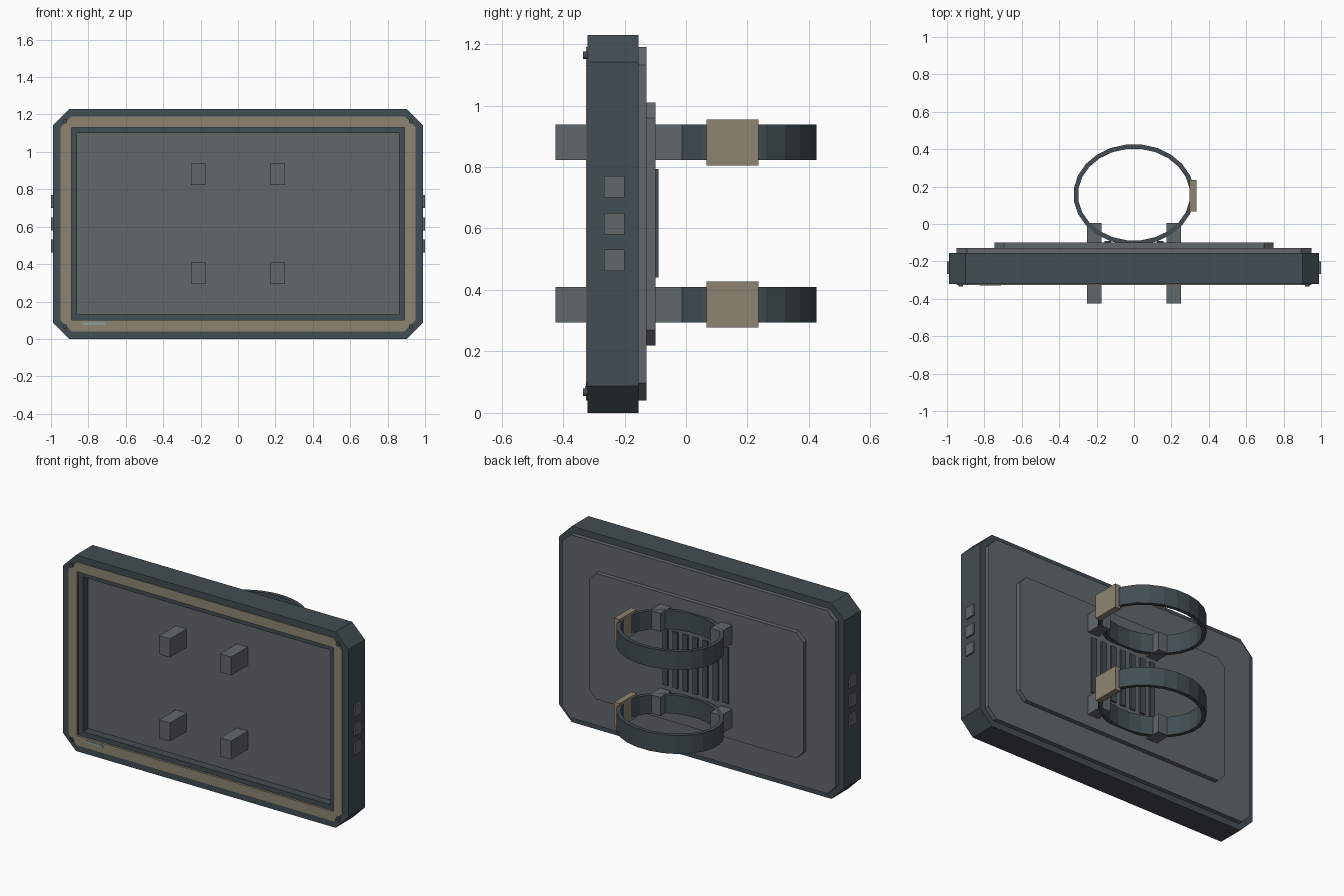
import bpy, bmesh, math

if "Cube" in bpy.data.objects:
    bpy.data.objects.remove(bpy.data.objects["Cube"])


def material(name, rgb):
    m = bpy.data.materials.new(name)
    m.diffuse_color = (*rgb, 1)
    m.use_nodes = True
    m.node_tree.nodes["Principled BSDF"].inputs["Base Color"].default_value = m.diffuse_color
    return m


DARK = material("dark_shell", (0.055, 0.075, 0.085))
GREY = material("grey_panel", (0.12, 0.138, 0.147))
TAN = material("tan_trim", (0.27, 0.235, 0.17))
TEAL = material("teal_light", (0.25, 0.36, 0.35))
MID_Z = 0.615


def finish(name, bm, mat):
    bmesh.ops.recalc_face_normals(bm, faces=bm.faces)
    me = bpy.data.meshes.new(name)
    bm.to_mesh(me)
    bm.free()
    me.materials.append(mat)
    ob = bpy.data.objects.new(name, me)
    bpy.context.collection.objects.link(ob)
    return ob


def octagon(hw, hh, c, cz=MID_Z):
    """Rectangle outline with clipped corners, as (x, z) points."""
    quarter = [(hw, hh - c), (hw - c, hh)]
    pts = quarter + [(-x, z) for x, z in quarter[::-1]]
    pts += [(-x, -z) for x, z in pts]
    return [(x, cz + z) for x, z in pts]


def extrude(name, outer, y0, y1, mat, inner=None):
    """Outline extruded along y; with an inner outline it becomes a frame."""
    bm = bmesh.new()
    loops = [[bm.verts.new((x, y, z)) for x, z in pts]
             for pts in ([outer, inner] if inner else [outer]) for y in (y0, y1)]
    n = len(outer)

    def bridge(a, b):
        for i in range(n):
            j = (i + 1) % n
            bm.faces.new((a[i], a[j], b[j], b[i]))

    bridge(loops[0], loops[1])
    if inner:
        bridge(loops[2], loops[3])
        bridge(loops[0], loops[2])
        bridge(loops[1], loops[3])
    else:
        bm.faces.new(loops[0])
        bm.faces.new(loops[1])
    return finish(name, bm, mat)


def box(name, x, y, z, mat):
    """Box from (min, max) ranges."""
    bm = bmesh.new()
    bmesh.ops.create_cube(bm, size=1)
    for v in bm.verts:
        v.co = [(r[0] + r[1]) / 2 + c * (r[1] - r[0]) for r, c in zip((x, y, z), v.co)]
    return finish(name, bm, mat)


# Housing, front trim and recessed screen
extrude("housing", octagon(0.99, 0.615, 0.088), -0.32, -0.155, DARK,
        octagon(0.89, 0.515, 0.002))
extrude("front_trim", octagon(0.95, 0.575, 0.06), -0.325, -0.31, TAN,
        octagon(0.89, 0.515, 0.002))
extrude("screen_surround", octagon(0.89, 0.515, 0.002), -0.312, -0.16, DARK,
        octagon(0.86, 0.485, 0.002))
box("screen", (-0.86, 0.86), (-0.26, -0.16), (0.13, 1.10), GREY)
box("status_light", (-0.825, -0.71), (-0.328, -0.32), (0.075, 0.087), TEAL)

# Stepped back cover and vent slats
extrude("back_cover", octagon(0.95, 0.575, 0.058), -0.16, -0.128, GREY)
extrude("back_panel", octagon(0.745, 0.395, 0.05), -0.13, -0.10, GREY)
for i in range(7):
    x = (i - 3) * 0.07
    box("vent_slat", (x - 0.018, x + 0.018), (-0.105, -0.09), (0.44, 0.793), DARK)

# Side buttons and corner screws
for s in (-1, 1):
    for z in (0.497, 0.615, 0.735):
        box("side_button", sorted((s * 0.97, s * 1.0)), (-0.267, -0.2),
            (z - 0.035, z + 0.035), GREY)
    for z in (0.067, 1.163):
        ring = [(s * 0.925 + 0.012 * math.cos(a), z + 0.012 * math.sin(a))
                for a in (k * math.tau / 12 for k in range(12))]
        extrude("corner_screw", ring, -0.335, -0.32, DARK)

# Arm straps with buckles and mounting lugs
N = 24
for cz in (0.352, 0.88):
    bm = bmesh.new()
    rows = []
    for k in range(N):
        a = (k + 0.5) * math.tau / N
        rows.append([bm.verts.new((rx * math.cos(a), 0.157 + ry * math.sin(a), cz + h))
                     for rx, ry, h in ((0.324, 0.27, -0.058), (0.324, 0.27, 0.058),
                                       (0.3, 0.246, 0.058), (0.3, 0.246, -0.058))])
    for k in range(N):
        a, b = rows[k], rows[(k + 1) % N]
        for i in range(4):
            j = (i + 1) % 4
            bm.faces.new((a[i], a[j], b[j], b[i]))
    finish("arm_strap", bm, DARK)
    box("strap_buckle", (0.296, 0.334), (0.066, 0.236), (cz - 0.075, cz + 0.075), TAN)
    for s in (-1, 1):
        box("strap_lug", (s * 0.212 - 0.038, s * 0.212 + 0.038), (-0.425, 0.005),
            (cz - 0.058, cz + 0.058), GREY)
